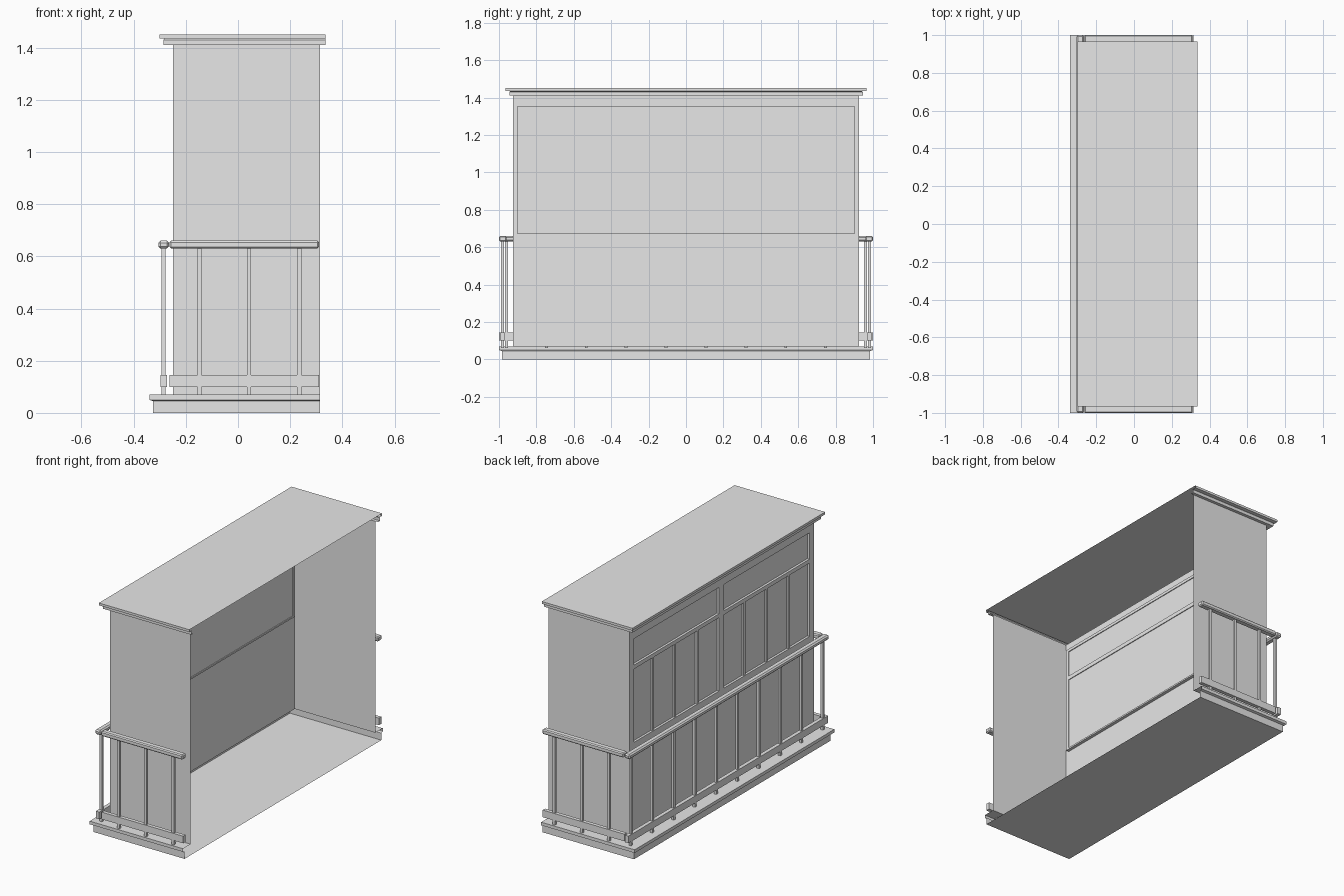
import bpy, bmesh
from mathutils import Vector

if "Cube" in bpy.data.objects:
    bpy.data.objects.remove(bpy.data.objects["Cube"])

GREY = (0.8, 0.8, 0.8, 1)
mat = bpy.data.materials.new("plain_grey")
mat.use_nodes = True
mat.diffuse_color = GREY
mat.node_tree.nodes["Principled BSDF"].inputs["Base Color"].default_value = GREY

WALL_X, WALL_Y, WALL_END = -0.25, 0.925, 0.315
FLOOR, EAVE = 0.07, 1.41


def finish(name, bm):
    mesh = bpy.data.meshes.new(name)
    bm.to_mesh(mesh)
    bm.free()
    mesh.materials.append(mat)
    obj = bpy.data.objects.new(name, mesh)
    bpy.context.collection.objects.link(obj)
    return obj


def add_box(bm, x, y, z):
    """Box from its low and high limits on each axis."""
    lo, hi = Vector((x[0], y[0], z[0])), Vector((x[1], y[1], z[1]))
    verts = bmesh.ops.create_cube(bm, size=1)["verts"]
    bmesh.ops.scale(bm, verts=verts, vec=hi - lo)
    bmesh.ops.translate(bm, verts=verts, vec=(lo + hi) / 2)


def boxes(name, limits, bevel=0):
    bm = bmesh.new()
    for x, y, z in limits:
        add_box(bm, x, y, z)
    obj = finish(name, bm)
    if bevel:
        mod = obj.modifiers.new("soft_edges", "BEVEL")
        mod.width = bevel
        mod.segments = 1
    return obj


def surround(name, profile, end_x, cap=False):
    """Sweep (x, half width, z) steps round the three outer sides."""
    bm = bmesh.new()
    rings = [[bm.verts.new(p) for p in ((end_x, -y, z), (x, -y, z), (x, y, z), (end_x, y, z))]
             for x, y, z in profile]
    for a, b in zip(rings, rings[1:]):
        for i in range(3):
            bm.faces.new((a[i], a[i + 1], b[i + 1], b[i]))
    if cap:
        bm.faces.new(rings[-1])
    bmesh.ops.recalc_face_normals(bm, faces=bm.faces)
    return finish(name, bm)


def upright_panels(name, x, limits):
    """Flat panels facing the outer long side."""
    bm = bmesh.new()
    for (y0, y1), (z0, z1) in limits:
        bm.faces.new([bm.verts.new((x, y, z)) for y, z in ((y0, z0), (y0, z1), (y1, z1), (y1, z0))])
    return finish(name, bm)


# Hollow base and roof, open towards the building
surround("base", [(WALL_X, WALL_Y, FLOOR), (-0.34, 1, FLOOR), (-0.34, 1, 0.05),
                  (-0.325, 0.985, 0.045), (-0.325, 0.985, 0)], WALL_END, cap=True)
surround("roof", [(WALL_X, WALL_Y, EAVE), (-0.285, 0.945, EAVE), (-0.285, 0.945, 1.43),
                  (-0.28, 0.94, 1.435), (-0.30, 0.965, 1.435), (-0.30, 0.965, 1.45)],
         0.335, cap=True)

# End walls
for side, label in ((1, "back"), (-1, "front")):
    bm = bmesh.new()
    corners = [(WALL_X, FLOOR), (WALL_END, FLOOR), (WALL_END, EAVE), (WALL_X, EAVE)]
    bm.faces.new([bm.verts.new((x, side * WALL_Y, z)) for x, z in corners[::-side]])
    finish(label + "_wall", bm)

# Long wall around the window opening
OPEN_Y, SILL, HEAD = 0.9, 0.67, 1.355
upright_panels("long_wall", WALL_X, [
    ((-WALL_Y, WALL_Y), (FLOOR, SILL)), ((-WALL_Y, WALL_Y), (HEAD, EAVE)),
    ((-WALL_Y, -OPEN_Y), (SILL, HEAD)), ((OPEN_Y, WALL_Y), (SILL, HEAD))])

# Window panes, frame and glazing bars
upright_panels("window_panes", WALL_X + 0.015, [((-OPEN_Y, OPEN_Y), (SILL, HEAD))])
depth = (WALL_X, WALL_X + 0.02)
boxes("window_frame", [
    (depth, (-OPEN_Y, OPEN_Y), (HEAD - 0.018, HEAD)),
    (depth, (-OPEN_Y, OPEN_Y), (SILL, SILL + 0.01)),
    (depth, (-OPEN_Y, -OPEN_Y + 0.02), (SILL, HEAD)),
    (depth, (OPEN_Y - 0.02, OPEN_Y), (SILL, HEAD))])
boxes("transom", [(depth, (-OPEN_Y, OPEN_Y), (1.145, 1.17))])
boxes("centre_mullion", [((WALL_X, WALL_X + 0.015), (-0.025, 0.025), (SILL, HEAD))])
boxes("glazing_bars", [((WALL_X + 0.004, WALL_X + 0.015), (s * y - 0.008, s * y + 0.008), (SILL, 1.15))
                       for s in (-1, 1) for y in (0.235, 0.457, 0.68)])

# Long railing
POST = 0.008
RAIL_X = -0.285
boxes("long_handrail", [((RAIL_X - 0.02, RAIL_X + 0.02), (-1, 1), (0.63, 0.66))], bevel=0.008)
boxes("long_lower_rail", [((-0.297, -0.273), (-1, 1), (0.1, 0.145))])
boxes("long_posts", [((RAIL_X - POST, RAIL_X + POST), (y - POST, y + POST), (0.06, 0.64))
                     for y in (-0.96 + i * 1.92 / 9 for i in range(10))])

# Short railings at both ends
for side, label in ((1, "back"), (-1, "front")):
    def span(a, b):
        return tuple(sorted((side * a, side * b)))
    boxes(label + "_handrail", [((-0.262, 0.31), span(0.96, 1), (0.63, 0.66))], bevel=0.006)
    boxes(label + "_lower_rail", [((-0.262, 0.31), span(0.968, 0.992), (0.1, 0.145))])
    boxes(label + "_posts", [((x - POST, x + POST), span(0.972, 0.988), (0.06, 0.64))
                             for x in (-0.147, 0.042, 0.235)])
